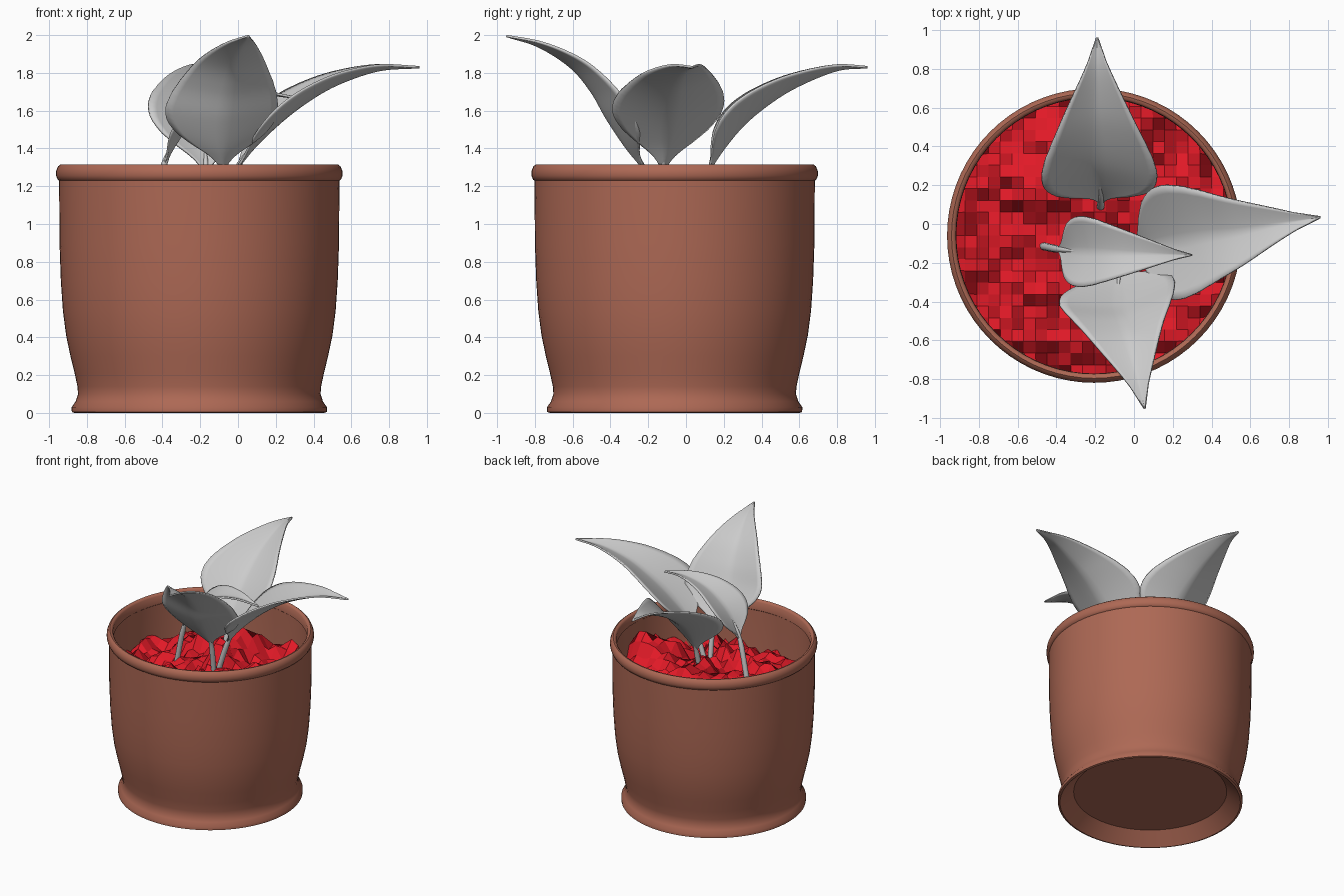
import bpy, bmesh, math, random
from mathutils import Vector, noise

if "Cube" in bpy.data.objects:
    bpy.data.objects.remove(bpy.data.objects["Cube"])

random.seed(4)
CX, CY = -0.205, -0.06


def add_object(name, bm, color=None, smooth=None):
    mesh = bpy.data.meshes.new(name)
    bmesh.ops.recalc_face_normals(bm, faces=bm.faces)
    bm.to_mesh(mesh)
    bm.free()
    ob = bpy.data.objects.new(name, mesh)
    bpy.context.collection.objects.link(ob)
    if color:
        mat = bpy.data.materials.new(name + "_color")
        mat.diffuse_color = color
        mat.use_nodes = True
        mat.node_tree.nodes["Principled BSDF"].inputs["Base Color"].default_value = mat.diffuse_color
        mesh.materials.append(mat)
    if smooth:
        bpy.ops.object.select_all(action='DESELECT')
        ob.select_set(True)
        bpy.context.view_layer.objects.active = ob
        bpy.ops.object.shade_smooth_by_angle(angle=math.radians(smooth))
    return ob


def lathe(name, profile, color, segments=72):
    bm = bmesh.new()
    rings = []
    for r, z in profile:
        if r == 0:
            rings.append([bm.verts.new((CX, CY, z))] * segments)
        else:
            rings.append([bm.verts.new((CX + r * math.cos(a), CY + r * math.sin(a), z))
                          for a in (2 * math.pi * i / segments for i in range(segments))])
    for a, b in zip(rings, rings[1:]):
        for i in range(segments):
            j = (i + 1) % segments
            bm.faces.new(list(dict.fromkeys((a[i], a[j], b[j], b[i]))))
    return add_object(name, bm, color, 40)


def smooth_path(points, count):
    """Catmull-Rom curve through the points, resampled evenly by length."""
    p = [Vector(q) for q in points]
    p = [2 * p[0] - p[1]] + p + [2 * p[-1] - p[-2]]
    dense = []
    for a, b, c, d in zip(p, p[1:], p[2:], p[3:]):
        for k in range(20):
            t = k / 20
            dense.append(0.5 * (2 * b + (c - a) * t + (2 * a - 5 * b + 4 * c - d) * t * t
                                + (3 * b - a - 3 * c + d) * t ** 3))
    dense.append(p[-2])
    dist = [0]
    for a, b in zip(dense, dense[1:]):
        dist.append(dist[-1] + (b - a).length)
    out, k = [], 0
    for i in range(count):
        s = dist[-1] * i / (count - 1)
        while k < len(dist) - 2 and dist[k + 1] < s:
            k += 1
        out.append(dense[k].lerp(dense[k + 1], (s - dist[k]) / (dist[k + 1] - dist[k])))
    return out


# Leaf half-width along the midrib, as a fraction of the widest point
WIDTHS = [(0, .06), (.06, .2), (.13, .58), (.2, .86), (.29, 1), (.4, .95),
          (.55, .72), (.7, .47), (.85, .21), (1, .012)]
WIDTH_PATH = smooth_path([(t, w, 0) for t, w in WIDTHS], 200)


def leaf_width(t):
    return min(WIDTH_PATH, key=lambda q: abs(q.x - t)).y


def leaf(name, root, rib, width, cup):
    rows, half = 36, 7
    path = smooth_path(rib, rows)
    axis = path[-1] - path[0]
    side = Vector((axis.y, -axis.x, 0)).normalized()
    bm = bmesh.new()
    grid = []
    for i, c in enumerate(path):
        tangent = (path[min(i + 1, rows - 1)] - path[max(i - 1, 0)]).normalized()
        up = side.cross(tangent).normalized()
        w = width * leaf_width(i / (rows - 1))
        row = []
        for k in range(-half, half + 1):
            v = k / half
            row.append(bm.verts.new(c + side * w * v + up * w * cup * abs(v) ** 1.25))
        grid.append(row)
    for a, b in zip(grid, grid[1:]):
        for k in range(2 * half):
            bm.faces.new((a[k], a[k + 1], b[k + 1], b[k]))
    ob = add_object(name, bm, smooth=60)
    mod = ob.modifiers.new("thickness", 'SOLIDIFY')
    mod.thickness = 0.012
    mod.offset = 0

    # Stem from the soil into the leaf base
    curve = bpy.data.curves.new(name + "_stem", 'CURVE')
    curve.dimensions = '3D'
    curve.bevel_depth = 0.02
    curve.bevel_resolution = 3
    curve.use_fill_caps = True
    pts = smooth_path([root] + rib[:2], 14)
    spline = curve.splines.new('POLY')
    spline.points.add(len(pts) - 1)
    for i, (sp, q) in enumerate(zip(spline.points, pts)):
        sp.co = (*q, 1)
        sp.radius = 1 - 0.7 * max(0, i - 8) / 5
    bpy.context.collection.objects.link(bpy.data.objects.new(name + "_stem", curve))


# Pot: foot, waist, body, rolled rim, inner wall, floor and recessed underside
lathe("pot", [(0, .09), (.56, .09), (.66, 0), (.675, .005), (.676, .03), (.655, .06),
              (.642, .1), (.645, .14), (.66, .21), (.682, .3), (.705, .41), (.722, .54),
              (.733, .7), (.74, .9), (.742, 1.23), (.75, 1.235), (.758, 1.255),
              (.758, 1.28), (.748, 1.305), (.735, 1.315), (.722, 1.312), (.712, 1.3),
              (.71, 1.235), (.716, 1.23), (.712, .9), (.69, .54), (.62, .2), (0, .18)],
      (0.42, 0.14, 0.09, 1))

# Soil: faceted square grid of jagged mounds
STEP, N = 0.0605, 13
MOUNDS = [(-.28, .27, .2, .15), (.36, -.08, .2, .13), (-.2, -.06, .1, .3)]
bm = bmesh.new()
verts = {}
for i in range(-N, N + 1):
    for j in range(-N, N + 1):
        x, y = i * STEP, j * STEP
        r = math.hypot(x, y)
        if r > .725:
            x, y = x * .725 / r, y * .725 / r
        z = .95 + .13 * noise.noise(Vector((x * 5, y * 5, 3))) + random.uniform(-.05, .05)
        for mx, my, h, s in MOUNDS:
            z += h * math.exp(-((CX + x - mx) ** 2 + (CY + y - my) ** 2) / (2 * s * s))
        verts[i, j] = bm.verts.new((CX + x, CY + y, min(z, 1.27)))
for i in range(-N, N):
    for j in range(-N, N):
        if math.hypot((i + .5) * STEP, (j + .5) * STEP) < .735:
            bm.faces.new((verts[i, j], verts[i + 1, j], verts[i + 1, j + 1], verts[i, j + 1]))
bmesh.ops.delete(bm, geom=[v for v in bm.verts if not v.link_faces], context='VERTS')
add_object("soil", bm, (0.75, 0.01, 0.02, 1))

# Leaves with their stems
leaf("back_leaf", (-.18, .03, .9),
     [(-.17, .12, 1.28), (-.175, .2, 1.4), (-.18, .31, 1.53), (-.185, .45, 1.645),
      (-.19, .6, 1.735), (-.19, .8, 1.815), (-.19, .96, 1.83)], .295, .4)
leaf("right_leaf", (-.13, -.13, .9),
     [(.0, -.12, 1.3), (.1, -.105, 1.42), (.25, -.085, 1.56), (.4, -.06, 1.67),
      (.55, -.04, 1.75), (.75, -.0, 1.815), (.96, .035, 1.83)], .295, .33)
leaf("front_leaf", (-.1, -.15, .9),
     [(-.08, -.23, 1.3), (-.08, -.32, 1.41), (-.075, -.42, 1.56), (-.055, -.5, 1.7),
      (-.03, -.61, 1.83), (.015, -.78, 1.94), (.055, -.95, 1.995)], .3, .28)
leaf("middle_leaf", (-.49, -.11, .9),
     [(-.39, -.13, 1.32), (-.3, -.14, 1.47), (-.2, -.145, 1.57), (-.06, -.15, 1.65),
      (.12, -.155, 1.685), (.3, -.16, 1.67)], .18, .3)
